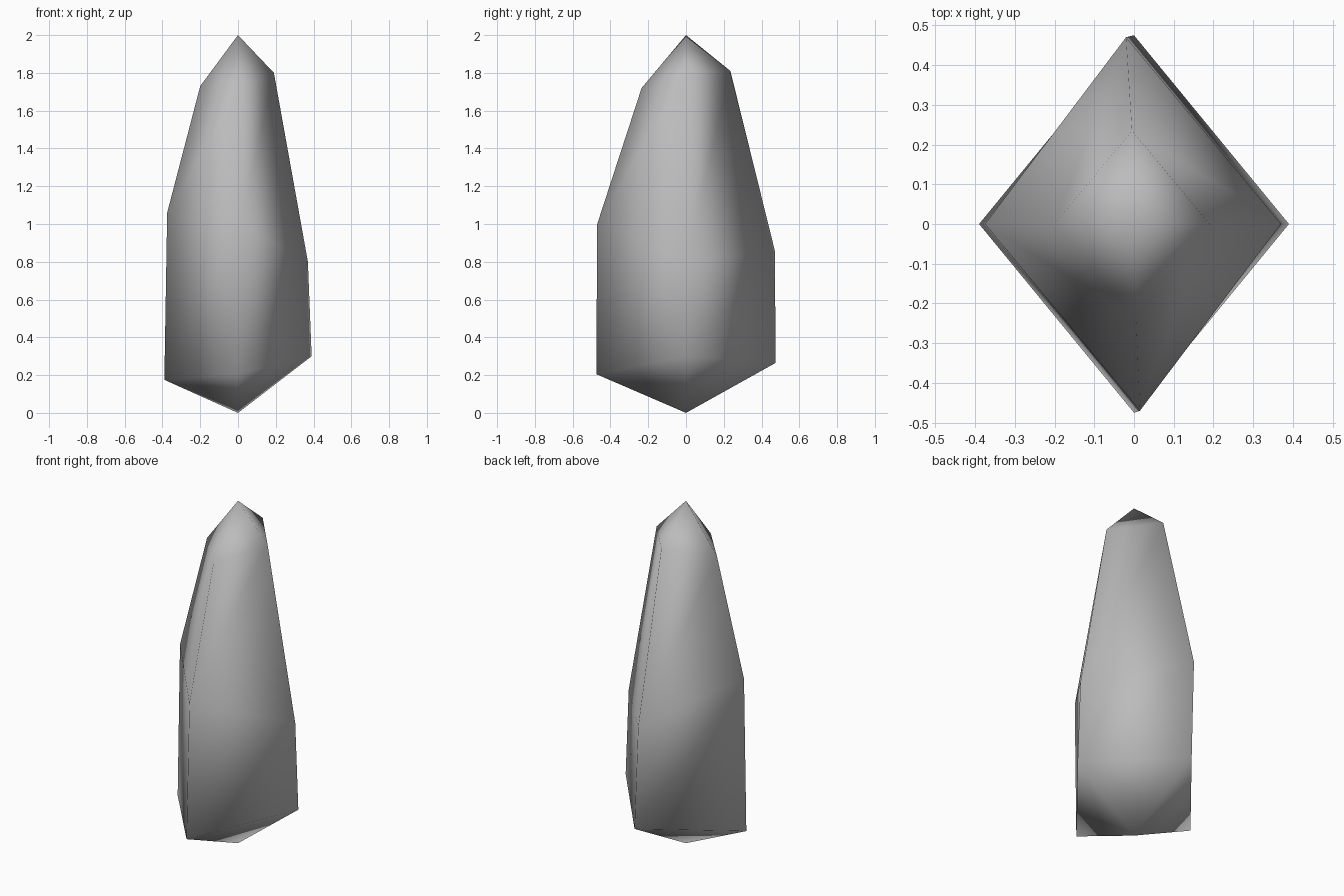
import bpy, bmesh

cube = bpy.data.objects.get("Cube")
if cube:
    bpy.data.objects.remove(cube, do_unlink=True)

# Plain grey stone
stone = bpy.data.materials.new("grey_stone")
stone.use_nodes = True
grey = (0.5, 0.5, 0.5, 1)
stone.diffuse_color = grey
stone.node_tree.nodes["Principled BSDF"].inputs["Base Color"].default_value = grey

# Four corner edges of the crystal, each from the lower point up to the shoulder
corners = [
    [(0.39, 0, 0.30), (0.37, 0, 0.80), (0.19, 0, 1.80)],            # left
    [(0, 0.475, 0.265), (-0.02, 0.47, 0.86), (-0.005, 0.235, 1.81)],  # back
    [(-0.39, 0, 0.175), (-0.375, 0, 1.06), (-0.20, 0, 1.73)],       # right
    [(0, -0.475, 0.205), (0.015, -0.47, 1.0), (0.005, -0.235, 1.72)],  # front
]

bm = bmesh.new()
bottom = bm.verts.new((0, 0, 0))
tip = bm.verts.new((0, 0, 2))
columns = [[bm.verts.new(p) for p in corner] for corner in corners]

# Side panels, closed by a pointed base and a pointed tip
for i, a in enumerate(columns):
    b = columns[(i + 1) % len(columns)]
    bm.faces.new((bottom, b[0], a[0]))
    for low in range(len(a) - 1):
        bm.faces.new((a[low], b[low], b[low + 1], a[low + 1]))
    bm.faces.new((a[-1], b[-1], tip))

bmesh.ops.recalc_face_normals(bm, faces=bm.faces)
for face in bm.faces:
    face.smooth = True

mesh = bpy.data.meshes.new("crystal_shard")
bm.to_mesh(mesh)
bm.free()
mesh.materials.append(stone)
shard = bpy.data.objects.new("crystal_shard", mesh)
bpy.context.collection.objects.link(shard)
